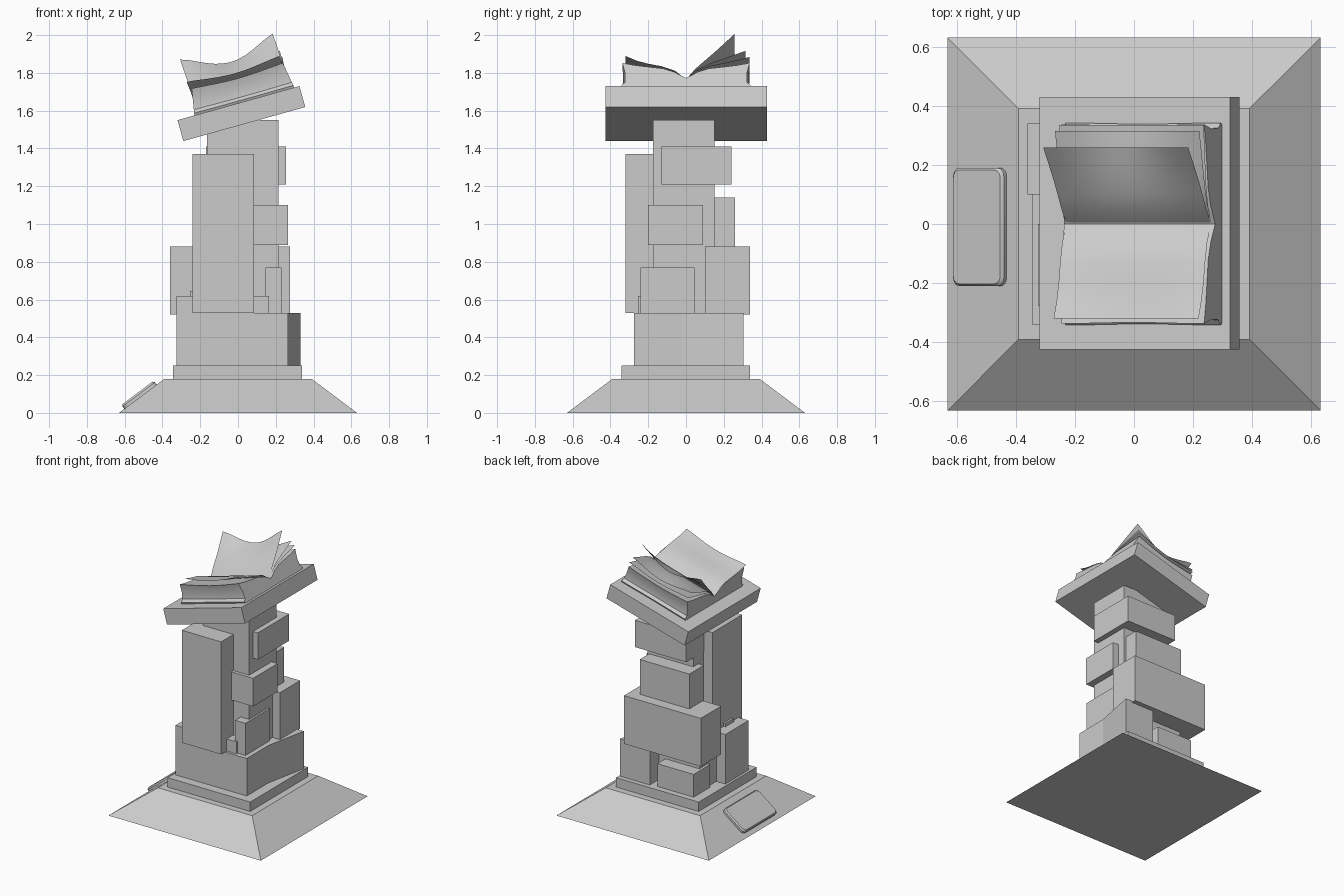
import bpy, bmesh, math
from mathutils import Matrix

if "Cube" in bpy.data.objects:
    bpy.data.objects.remove(bpy.data.objects["Cube"])


def make(name, verts, faces, matrix=None, smooth=False):
    me = bpy.data.meshes.new(name)
    me.from_pydata(verts, [], faces)
    bm = bmesh.new()
    bm.from_mesh(me)
    bmesh.ops.recalc_face_normals(bm, faces=bm.faces)
    bm.to_mesh(me)
    bm.free()
    ob = bpy.data.objects.new(name, me)
    bpy.context.collection.objects.link(ob)
    if matrix:
        ob.matrix_world = matrix
    if smooth:
        bpy.ops.object.select_all(action='DESELECT')
        ob.select_set(True)
        bpy.context.view_layer.objects.active = ob
        bpy.ops.object.shade_smooth_by_angle(angle=math.radians(35))
    return ob


def loft(name, rings, **kw):
    n = len(rings[0])
    verts = [p for r in rings for p in r]
    faces = [(k * n + i, k * n + (i + 1) % n, (k + 1) * n + (i + 1) % n, (k + 1) * n + i)
             for k in range(len(rings) - 1) for i in range(n)]
    faces += [tuple(range(n)), tuple(range(len(verts) - n, len(verts)))]
    return make(name, verts, faces, **kw)


def prism(name, outline, z0, z1):
    return loft(name, [[(x, y, z) for x, y in outline] for z in (z0, z1)])


def box(name, x0, x1, y0, y1, z0, z1, **kw):
    rect = [(x0, y0), (x1, y0), (x1, y1), (x0, y1)]
    return loft(name, [[(x, y, z) for x, y in rect] for z in (z0, z1)], **kw)


# Sloped base and plinth
square = [(-1, -1), (1, -1), (1, 1), (-1, 1)]
loft("sloped_base", [[(x * r, y * r, z) for x, y in square] for r, z in ((0.63, 0), (0.39, 0.18))])
box("plinth", -0.343, 0.34, -0.342, 0.34, 0.18, 0.25)

# Stacked stone blocks of the column
blocks = {
    "column_core": (-0.165, 0.215, -0.175, 0.15, 0.25, 1.55),
    "tall_front_stone": (-0.24, 0.085, -0.32, 0.03, 0.53, 1.37),
    "lower_front_stone": (-0.325, 0.084, -0.275, 0.0, 0.25, 0.62),
    "upper_back_stone": (-0.17, 0.255, -0.13, 0.24, 1.21, 1.41),
    "middle_back_stone": (-0.21, 0.2, 0.09, 0.26, 0.88, 1.14),
    "wide_back_stone": (-0.36, 0.275, 0.10, 0.34, 0.52, 0.88),
    "low_back_stone": (-0.27, 0.03, 0.1, 0.295, 0.25, 0.42),
    "inner_back_stone": (-0.25, 0.09, -0.02, 0.2, 0.25, 0.53),
    "right_middle_stone": (0.085, 0.265, -0.2, 0.09, 0.89, 1.10),
    "right_lower_stone": (0.145, 0.23, -0.24, 0.045, 0.53, 0.77),
    "small_corner_stone": (0.08, 0.165, -0.255, -0.16, 0.53, 0.62),
    "left_chip_stone": (-0.255, -0.2, -0.2, -0.1, 0.6, 0.645),
}
for name, dims in blocks.items():
    box(name, *dims)
prism("lower_right_stone", [(0.085, -0.275), (0.265, -0.275), (0.265, -0.02),
                            (0.33, 0.305), (0.085, 0.305)], 0.25, 0.53)

# Tilted reading slab; book is modelled in its local space (top surface at z = 0)
tilt = Matrix.Translation((0.0025, 0, 1.64)) @ Matrix.Rotation(math.radians(-15.6), 4, 'Y')
box("reading_slab", -0.335, 0.335, -0.425, 0.43, -0.115, 0, matrix=tilt)

# Open book block: half section mirrored, lofted along the spine
half = [(0.335, 0.0), (0.34, 0.012), (0.322, 0.03), (0.32, 0.08), (0.335, 0.14),
        (0.27, 0.127), (0.2, 0.118), (0.12, 0.108), (0.06, 0.088), (0.02, 0.065)]
section = half + [(0, 0.055)] + [(-v, w) for v, w in reversed(half)]
rings = []
for i in range(9):
    t = i / 8
    wave = 0.006 * math.cos(t * 2 * math.pi)
    rings.append([(-0.23 + 0.525 * t + 0.012 * (1 - w / 0.07) * (2 * t - 1),
                   v * (1 + wave), w * (1 + wave * 2 - 0.08 * math.sin(t * math.pi)))
                  for v, w in section])
loft("book_block", rings, matrix=tilt, smooth=True)


# Loose pages: curve across the page, sagging between the two corners
def page(name, curve, u0, u1, sag, shift=0.0, n=12):
    verts, faces, m = [], [], len(curve)
    for i in range(n + 1):
        t = i / n
        for j, (v, w) in enumerate(curve):
            f = (j / (m - 1)) ** 2
            dip = sag * f * math.sin(math.pi * t) ** 1.3
            verts.append((u0 + (u1 - u0) * t + shift * f, v, w - dip))
    for i in range(n):
        for j in range(m - 1):
            a = i * m + j
            faces.append((a, a + 1, a + m + 1, a + m))
    make(name, verts, faces, matrix=tilt, smooth=True)


page("raised_page", [(0.005, 0.057), (0.05, 0.11), (0.1, 0.155), (0.15, 0.2),
                     (0.2, 0.248), (0.258, 0.305)], -0.226, 0.283, 0.085, -0.01)
page("second_page", [(0.005, 0.057), (0.06, 0.105), (0.13, 0.14), (0.2, 0.165),
                     (0.26, 0.187), (0.315, 0.208)], -0.222, 0.285, 0.04)
page("third_page", [(0.005, 0.057), (0.06, 0.1), (0.13, 0.125), (0.2, 0.14),
                    (0.27, 0.155), (0.335, 0.172)], -0.222, 0.285, 0.02, 0.005)
page("left_page", [(-0.005, 0.057), (-0.06, 0.1), (-0.13, 0.124), (-0.2, 0.138),
                   (-0.26, 0.155), (-0.32, 0.182)], -0.226, 0.283, 0.025, -0.008)

# Rounded tablet lying on the left slope
lean = Matrix.Translation((-0.52, -0.01, 0.09)) @ Matrix.Rotation(math.radians(-36.9), 4, 'Y')
rounded = []
for cx, cy, a0 in ((1, 1, 0), (-1, 1, 90), (-1, -1, 180), (1, -1, 270)):
    for k in range(4):
        a = math.radians(a0 + 30 * k)
        rounded.append((cx * 0.08 + 0.027 * math.cos(a), cy * 0.173 + 0.027 * math.sin(a)))
loft("fallen_tablet", [[(x * s, y * (1 + (s - 1) * 0.55), z) for x, y in rounded]
                       for s, z in ((0.93, -0.022), (1, -0.012), (1, 0.01), (0.93, 0.02))],
     matrix=lean, smooth=True)
